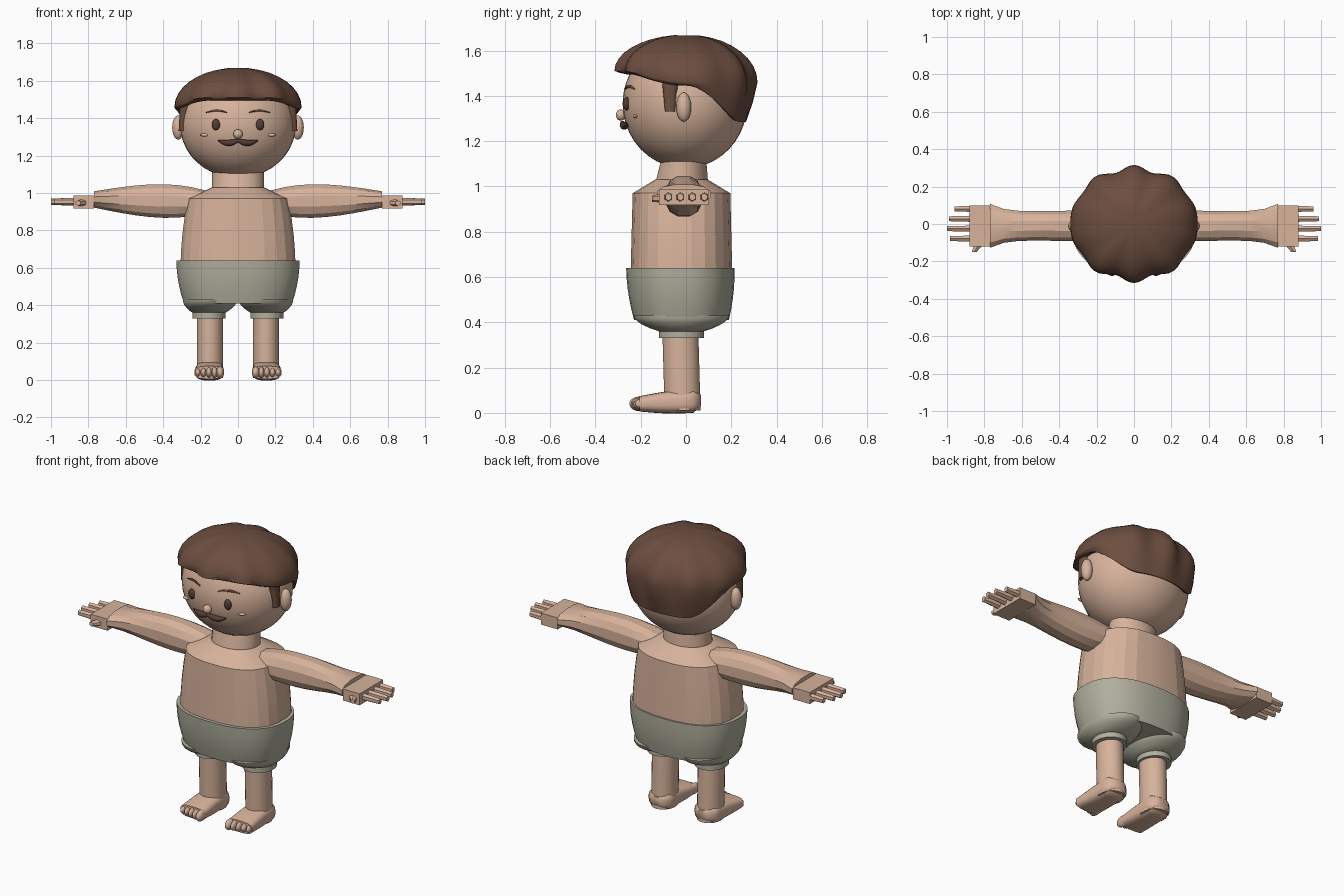
import bpy, bmesh, math
from mathutils import Vector

cube = bpy.data.objects.get("Cube")
if cube:
    bpy.data.objects.remove(cube, do_unlink=True)


def material(name, *rgb):
    mat = bpy.data.materials.new(name)
    mat.use_nodes = True
    mat.diffuse_color = (*rgb, 1)
    mat.node_tree.nodes["Principled BSDF"].inputs["Base Color"].default_value = (*rgb, 1)
    return mat


SKIN = material("skin", 0.68, 0.45, 0.33)
HAIR = material("brown hair", 0.15, 0.075, 0.05)
SHORTS = material("grey shorts", 0.44, 0.43, 0.34)
DARK = material("dark brown", 0.09, 0.045, 0.035)
BLUSH = material("light blush", 0.74, 0.49, 0.38)


def finish(bm, name, mat, smooth):
    bmesh.ops.recalc_face_normals(bm, faces=bm.faces)
    mesh = bpy.data.meshes.new(name)
    bm.to_mesh(mesh)
    bm.free()
    mesh.materials.append(mat)
    obj = bpy.data.objects.new(name, mesh)
    bpy.context.collection.objects.link(obj)
    bpy.ops.object.select_all(action="DESELECT")
    obj.select_set(True)
    bpy.context.view_layer.objects.active = obj
    bpy.ops.object.shade_smooth_by_angle(angle=math.radians(smooth))


def bridge(name, mat, rings, smooth):
    """Join a list of point rings into a tube and cap both ends."""
    bm = bmesh.new()
    loops = [[bm.verts.new(point) for point in ring] for ring in rings]
    for low, high in zip(loops, loops[1:]):
        for i in range(len(low)):
            bm.faces.new((low[i - 1], low[i], high[i], high[i - 1]))
    bm.faces.new(loops[0])
    bm.faces.new(loops[-1])
    finish(bm, name, mat, smooth)


def line(start, end):
    return lambda t: Vector(start).lerp(Vector(end), t)


def sweep(name, mat, axis, path, size, steps=1, sides=24, power=1, smooth=40, mirror=1):
    """Sweep a rounded section, facing the given axis, along a path; size gives its two radii."""
    across = [k for k in range(3) if k != "xyz".index(axis)]
    rings = []
    for step in range(steps + 1):
        t = step / steps
        ring = []
        for i in range(sides):
            angle = math.tau * (i + 0.5) / sides
            point = Vector(path(t))
            for k, radius, wave in zip(across, size(t), (math.cos(angle), math.sin(angle))):
                point[k] += radius * math.copysign(abs(wave) ** power, wave)
            point.x *= mirror
            ring.append(point)
        rings.append(ring)
    bridge(name, mat, rings, smooth)


def ball(name, mat, centre, radii, segments=24):
    bm = bmesh.new()
    bmesh.ops.create_uvsphere(bm, u_segments=segments, v_segments=segments // 2, radius=1)
    bmesh.ops.scale(bm, vec=radii, verts=bm.verts)
    bmesh.ops.translate(bm, vec=centre, verts=bm.verts)
    finish(bm, name, mat, smooth=60)


def arch(t):
    return math.sin(math.pi * t)


def ease(low, high, value):
    t = min(max((value - low) / (high - low), 0), 1)
    return t * t * (3 - 2 * t)


HEAD = Vector((0, -0.005, 1.365))
HEAD_SIZE = Vector((0.31, 0.275, 0.285))


def on_face(x, z, lift=0.0):
    """Point on the front of the head, lifted outwards."""
    depth = 1 - (x / HEAD_SIZE.x) ** 2 - ((z - HEAD.z) / HEAD_SIZE.z) ** 2
    return Vector((x, HEAD.y - HEAD_SIZE.y * math.sqrt(depth) - lift, z))


# Head, neck and nose
ball("head", SKIN, HEAD, HEAD_SIZE, segments=40)
sweep("neck", SKIN, "z", line((0, -0.02, 1), (0, -0.01, 1.12)), lambda t: (0.14, 0.12 - 0.02 * t))
ball("nose", SKIN, on_face(0, 1.315, lift=0.012), (0.025, 0.022, 0.025))


# Hair cap: a wavy dome whose rim drops towards the back
def hair_profile(degrees):
    angle = math.radians(degrees)
    side = math.sin(angle) ** 2
    radius = 0.3 + 0.04 * side + 0.016 * math.cos(9 * angle) * math.cos(angle)
    rim = 0.265 + 0.06 * side
    turn = min(degrees, 360 - degrees)
    widest = 1.51 - 0.05 * ease(30, 90, turn)
    rim_height = 1.495 - 0.05 * ease(30, 90, turn) - 0.16 * ease(90, 145, turn)
    dome = widest - 1.67
    quarter = [math.pi / 2 * k / 9 for k in range(1, 10)]
    outline = [(radius * math.sin(q), widest - dome * math.cos(q)) for q in quarter]
    outline.append(((radius + rim) / 2 + 0.005, (widest + rim_height) / 2))
    outline.append((rim, rim_height))
    outline.append((rim * 0.8, rim_height + 0.02))
    return [(r * math.sin(angle), -r * math.cos(angle), z) for r, z in outline]


hair_columns = [hair_profile(degrees) for degrees in range(0, 360, 5)]
bridge("hair", HAIR, list(zip(*hair_columns)), smooth=50)

# Faceted torso with sloping shoulders
sweep("torso", SKIN, "z", line((0, -0.02, 0.58), (0, -0.02, 0.97)),
      lambda t: (0.31 - 0.04 * t * t, 0.227 - 0.01 * t), steps=4, power=0.8, smooth=12)
sweep("shoulders", SKIN, "z", line((0, -0.02, 0.97), (0, -0.02, 1.03)),
      lambda t: (0.27 - 0.13 * t, 0.217 - 0.1 * t), power=0.8, smooth=12)

# Shorts
sweep("shorts_body", SHORTS, "z", line((0, -0.025, 0.64), (0, -0.02, 0.41)),
      lambda t: (0.33 - 0.04 * t * t, 0.24 - 0.03 * t * t), steps=5, sides=40, power=0.85)

for side, tag in ((1, "left_"), (-1, "right_")):
    def limb(name, *args, **options):
        sweep(tag + name, *args, mirror=side, **options)

    def bead(name, mat, centre, radii):
        ball(tag + name, mat, (side * centre[0], *centre[1:]), radii, segments=20)

    # Face details
    bead("ear", SKIN, (0.32, -0.01, 1.35), (0.032, 0.033, 0.065))
    bead("eye", DARK, on_face(0.118, 1.365, lift=0.004), (0.022, 0.014, 0.03))
    bead("cheek", BLUSH, on_face(0.178, 1.31), (0.026, 0.01, 0.008))
    limb("eyebrow", HAIR, "x", lambda t: on_face(0.06 + 0.11 * t, 1.43 + 0.012 * arch(t), lift=0.002),
         lambda t: (0.005, 0.002 + 0.005 * arch(t)), steps=6, sides=8)
    limb("moustache", DARK, "x", lambda t: on_face(0.108 * t, 1.28 - 0.013 * arch(t), lift=0.013),
         lambda t: [0.002 + 0.008 * (1 - t) + 0.011 * arch(t)] * 2, steps=8, sides=12)
    limb("sideburn", HAIR, "z", line((0.285, -0.07, 1.48), (0.293, -0.07, 1.33)),
         lambda t: (0.025, 0.038 - 0.015 * t), sides=12, power=0.7)

    # Shorts leg and cuff
    limb("shorts_leg", SHORTS, "z", line((0.148, -0.02, 0.43), (0.155, -0.02, 0.36)),
         lambda t: (0.147 - 0.057 * t ** 2, 0.212 - 0.112 * t ** 2), steps=5)
    limb("shorts_cuff", SHORTS, "z", line((0.155, -0.02, 0.37), (0.155, -0.02, 0.33)),
         lambda t: (0.09, 0.1))

    # Leg, foot and toes
    limb("leg", SKIN, "z", line((0.15, -0.025, 0.36), (0.15, -0.015, 0.01)), lambda t: (0.07, 0.08))

    def foot_size(t):
        heel = min(1, 0.5 + 4 * t)
        return heel * (0.07 + 0.01 * t), heel * (0.052 - 0.018 * t + 0.007 * arch(t))

    limb("foot", SKIN, "y", line((0.15, 0.066, 0.054), (0.154, -0.205, 0.04)), foot_size,
         steps=8, power=0.65, smooth=50)
    for toe in range(5):
        width = 0.016 if toe else 0.021
        bead(f"toe_{toe + 1}", SKIN, (0.095 + 0.03 * toe, -0.208 + 0.006 * toe, 0.04),
             (width, 0.042, 0.032 - 0.002 * toe))

    # Faceted arm, flaring at the wrist
    limb("arm", SKIN, "x", line((0.1, -0.01, 0.95), (0.77, -0.01, 0.965)),
         lambda t: (0.088 - 0.012 * t + 0.045 * t ** 9, 0.035 + 0.01 * t + 0.053 * arch(t ** 0.8)),
         steps=9, sides=12, power=0.85, smooth=15)

    # Hand: flat palm, four fingers and a thumb
    limb("palm", SKIN, "x", line((0.77, -0.01, 0.952), (0.88, -0.01, 0.952)),
         lambda t: (0.11, 0.034), sides=4, power=0, smooth=10)
    for finger, tip in enumerate((0.985, 1, 0.99, 0.96)):
        y = -0.078 + 0.053 * finger
        limb(f"finger_{finger + 1}", SKIN, "x", line((0.87, y, 0.953), (tip, y, 0.953)),
             lambda t: (0.019 - 0.004 * t, 0.021 - 0.004 * t), sides=6, smooth=10)
    limb("thumb", SKIN, "y", line((0.81, -0.08, 0.95), (0.855, -0.15, 0.946)),
         lambda t: (0.04 - 0.025 * t, 0.024 - 0.01 * t), sides=6, smooth=10)
